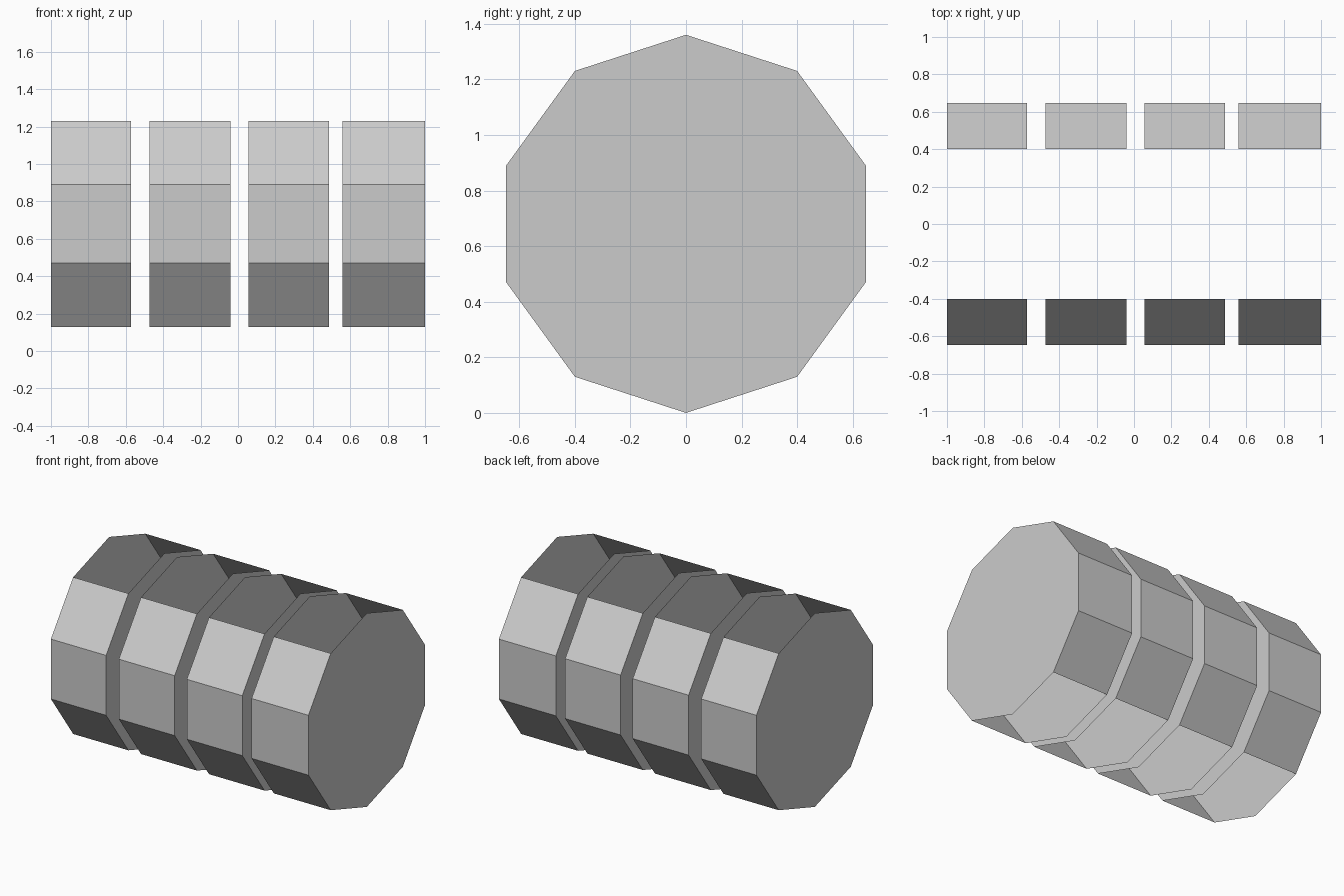
import bpy, bmesh, math

if "Cube" in bpy.data.objects:
    bpy.data.objects.remove(bpy.data.objects["Cube"])

RADIUS = 0.68
SIDES = 10
# start and end of each drum along x
SPANS = [(-1.0, -0.571), (-0.473, -0.039), (0.055, 0.486), (0.558, 1.0)]


def drum(name, x0, x1):
    bm = bmesh.new()
    # ten-sided rings, one corner pointing straight up
    rings = []
    for x in (x0, x1):
        ring = []
        for i in range(SIDES):
            a = 2 * math.pi * i / SIDES
            ring.append(bm.verts.new((x, RADIUS * math.sin(a), RADIUS + RADIUS * math.cos(a))))
        rings.append(ring)
    left, right = rings
    # full end caps
    bm.faces.new(left)
    bm.faces.new(right[::-1])
    # side panels; the two panels beside the top and bottom corners stay open
    for i in range(SIDES):
        j = (i + 1) % SIDES
        if i in (0, 4, 5, 9):
            continue
        bm.faces.new((left[j], left[i], right[i], right[j]))
    bmesh.ops.recalc_face_normals(bm, faces=bm.faces)
    mesh = bpy.data.meshes.new(name)
    bm.to_mesh(mesh)
    bm.free()
    obj = bpy.data.objects.new(name, mesh)
    bpy.context.collection.objects.link(obj)


# row of four separate drums
for n, (a, b) in enumerate(SPANS, 1):
    drum(f"drum_{n}", a, b)
